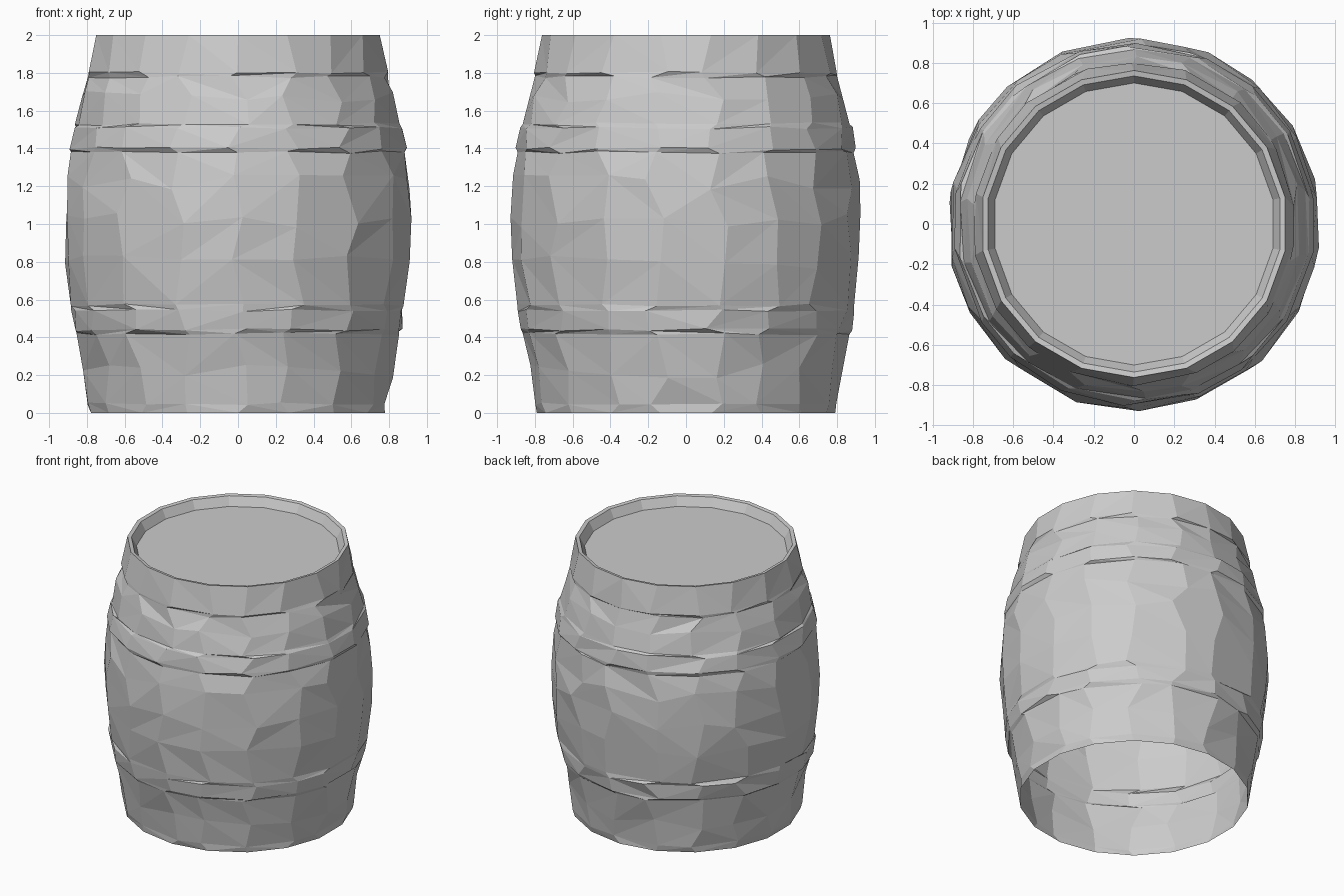
import bpy, bmesh, math, random

if "Cube" in bpy.data.objects:
    bpy.data.objects.remove(bpy.data.objects["Cube"])

random.seed(4)
SIDES = 18

# Stave wall profile (radius, height), with slight steps where the hoops sit
WALL = [(0.79, 0.0), (0.80, 0.05), (0.822, 0.22), (0.862, 0.42), (0.877, 0.44),
        (0.892, 0.54), (0.893, 0.57), (0.918, 0.8), (0.927, 1.02), (0.917, 1.22),
        (0.892, 1.38), (0.900, 1.40), (0.880, 1.51), (0.868, 1.53), (0.835, 1.67),
        (0.797, 1.78), (0.802, 1.80), (0.762, 2.0)]
# Lip that drops inside to the recessed lid
LIP = [(0.762, 2.0), (0.735, 1.995), (0.70, 1.93)]


def ring(bm, r, z, turn, jitter, zjit):
    verts = []
    for i in range(SIDES):
        a = 2 * math.pi * (i + turn + random.uniform(-jitter, jitter)) / SIDES
        rr = r + random.uniform(-0.004, 0.004) * (jitter > 0)
        verts.append(bm.verts.new((rr * math.cos(a), rr * math.sin(a),
                                   z + random.uniform(-zjit, zjit))))
    return verts


def bridge(bm, lower, upper):
    for i in range(SIDES):
        j = (i + 1) % SIDES
        quad = [lower[i], lower[j], upper[j], upper[i]]
        k = random.randint(0, 1)   # irregular diagonals give the chipped facets
        q = quad[k:] + quad[:k]
        bm.faces.new((q[0], q[1], q[2]))
        bm.faces.new((q[0], q[2], q[3]))


def finish(bm, name):
    mesh = bpy.data.meshes.new(name)
    bm.to_mesh(mesh)
    bm.free()
    obj = bpy.data.objects.new(name, mesh)
    bpy.context.collection.objects.link(obj)
    return obj


# Barrel wall: open underneath, faceted
bm = bmesh.new()
rings = []
for n, (r, z) in enumerate(WALL):
    end = z in (0.0, 2.0)
    zjit = 0.0 if end else (0.008 if n in (1, 3, 4, 5, 6, 10, 11, 12, 13, 15, 16) else 0.04)
    rings.append(ring(bm, r, z, 0.5, 0.0 if end else 0.2, zjit))
for a, b in zip(rings, rings[1:]):
    bridge(bm, a, b)
finish(bm, "barrel_staves")

# Rim lip and recessed flat lid
bm = bmesh.new()
rings = [ring(bm, r, z, 0.5, 0, 0) for r, z in LIP]
for a, b in zip(rings, rings[1:]):
    bridge(bm, a, b)
bm.faces.new(rings[-1])
finish(bm, "rim_and_lid")
